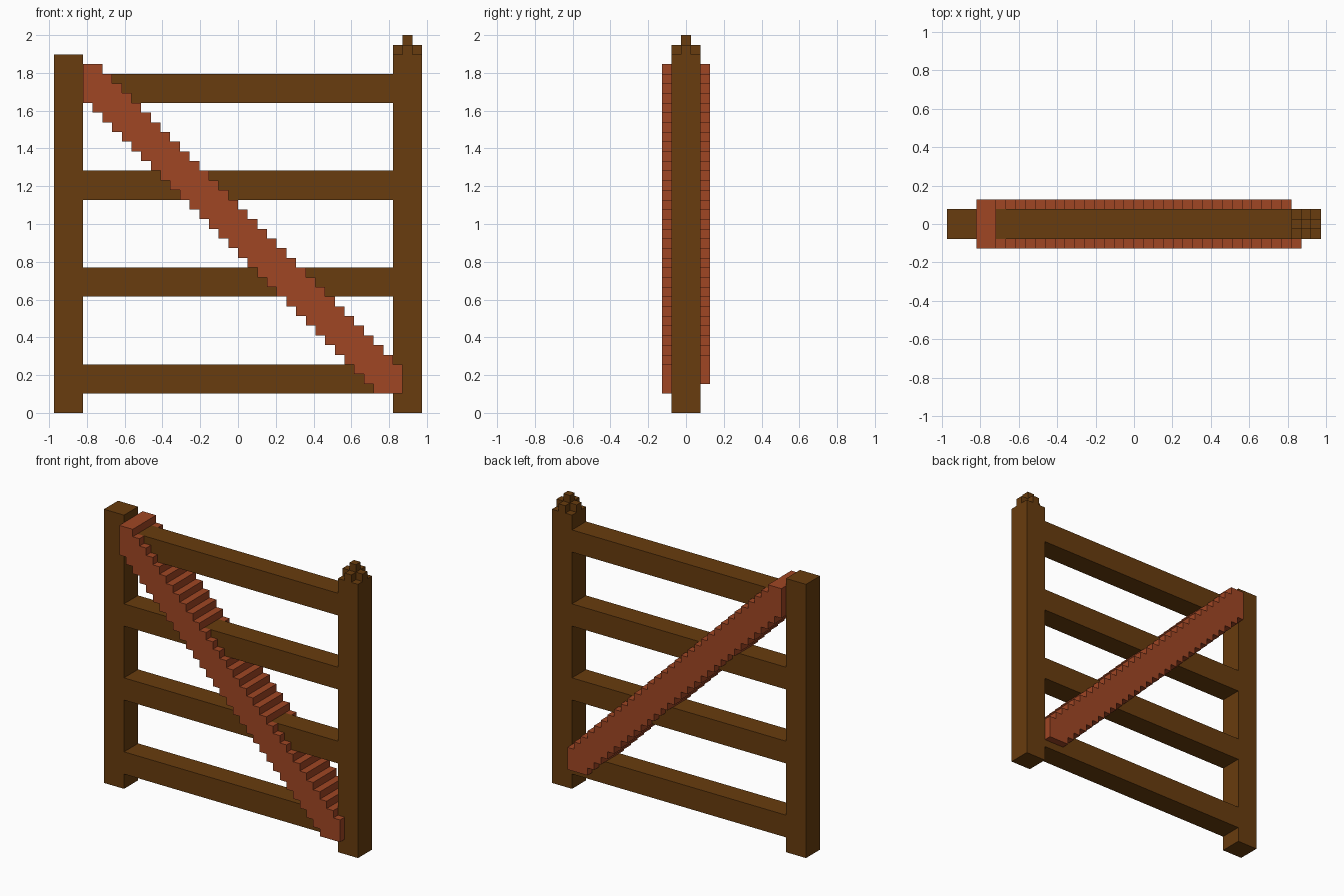
import bpy, bmesh
from mathutils import Vector

if "Cube" in bpy.data.objects:
    bpy.data.objects.remove(bpy.data.objects["Cube"])

V = 2 / 39  # one block of the stepped grid


def material(name, rgb):
    m = bpy.data.materials.new(name)
    lin = [((c / 255 + 0.055) / 1.055) ** 2.4 if c > 10 else c / 255 / 12.92 for c in rgb]
    m.diffuse_color = (*lin, 1)
    m.use_nodes = True
    m.node_tree.nodes["Principled BSDF"].inputs["Base Color"].default_value = m.diffuse_color
    return m


BROWN = material("dark brown wood", (104, 60, 14))
RED = material("red brown wood", (160, 70, 36))


def prism(name, points, offset, mat):
    """Extrude a flat outline (block units) along offset."""
    bm = bmesh.new()
    face = bm.faces.new([bm.verts.new(Vector(p) * V) for p in points])
    ext = bmesh.ops.extrude_face_region(bm, geom=[face], use_keep_orig=True)
    moved = [g for g in ext["geom"] if isinstance(g, bmesh.types.BMVert)]
    bmesh.ops.translate(bm, verts=moved, vec=Vector(offset) * V)
    bmesh.ops.recalc_face_normals(bm, faces=bm.faces)
    me = bpy.data.meshes.new(name)
    bm.to_mesh(me)
    bm.free()
    me.materials.append(mat)
    ob = bpy.data.objects.new(name, me)
    bpy.context.collection.objects.link(ob)
    return ob


def box(name, x0, x1, y0, y1, z0, z1, mat):
    outline = [(x0, y0, z0), (x1, y0, z0), (x1, y1, z0), (x0, y1, z0)]
    return prism(name, outline, (0, 0, z1 - z0), mat)


# Posts
box("left_post", -19, -16, -1.5, 1.5, 0, 37, BROWN)
box("right_post", 16, 19, -1.5, 1.5, 0, 37, BROWN)

# Cross-shaped cap and knob on the right post
a, b = 0.5, 1.5
cross = [(-a, -b), (a, -b), (a, -a), (b, -a), (b, a), (a, a),
         (a, b), (-a, b), (-a, a), (-b, a), (-b, -a), (-a, -a)]
prism("post_cap", [(17.5 + x, y, 37) for x, y in cross], (0, 0, 1), BROWN)
box("post_knob", 17, 18, -0.5, 0.5, 38, 39, BROWN)

# Rails
RAILS = (2, 12, 22, 32)
for i, z in enumerate(RAILS):
    box(f"rail_{i + 1}", -16, 16, -1.5, 1.5, z, z + 3, BROWN)


# Stepped diagonal brace: front and back plates with a core between the rails
def brace(name, last, floor, y0, y1, core=False):
    upper, lower = [], []
    for x in range(-16, last):
        top, low = min(36, 21 - x), max(floor, 16 - x)
        if core:  # stay inside the rails where surfaces would coincide
            top -= (top - 3) in RAILS
            low += low in RAILS
        upper += [(x, y0, top), (x + 1, y0, top)]
        lower += [(x, y0, low), (x + 1, y0, low)]
    points = []
    for p in upper + lower[::-1]:
        if not points or p != points[-1]:
            points.append(p)
    prism(name, points, (0, y1 - y0, 0), RED)


brace("brace_front", 17, 2, -2.5, -1.5)
brace("brace_core", 16, 3, -1.5, 1.5, core=True)
brace("brace_back", 16, 3, 1.5, 2.5)
